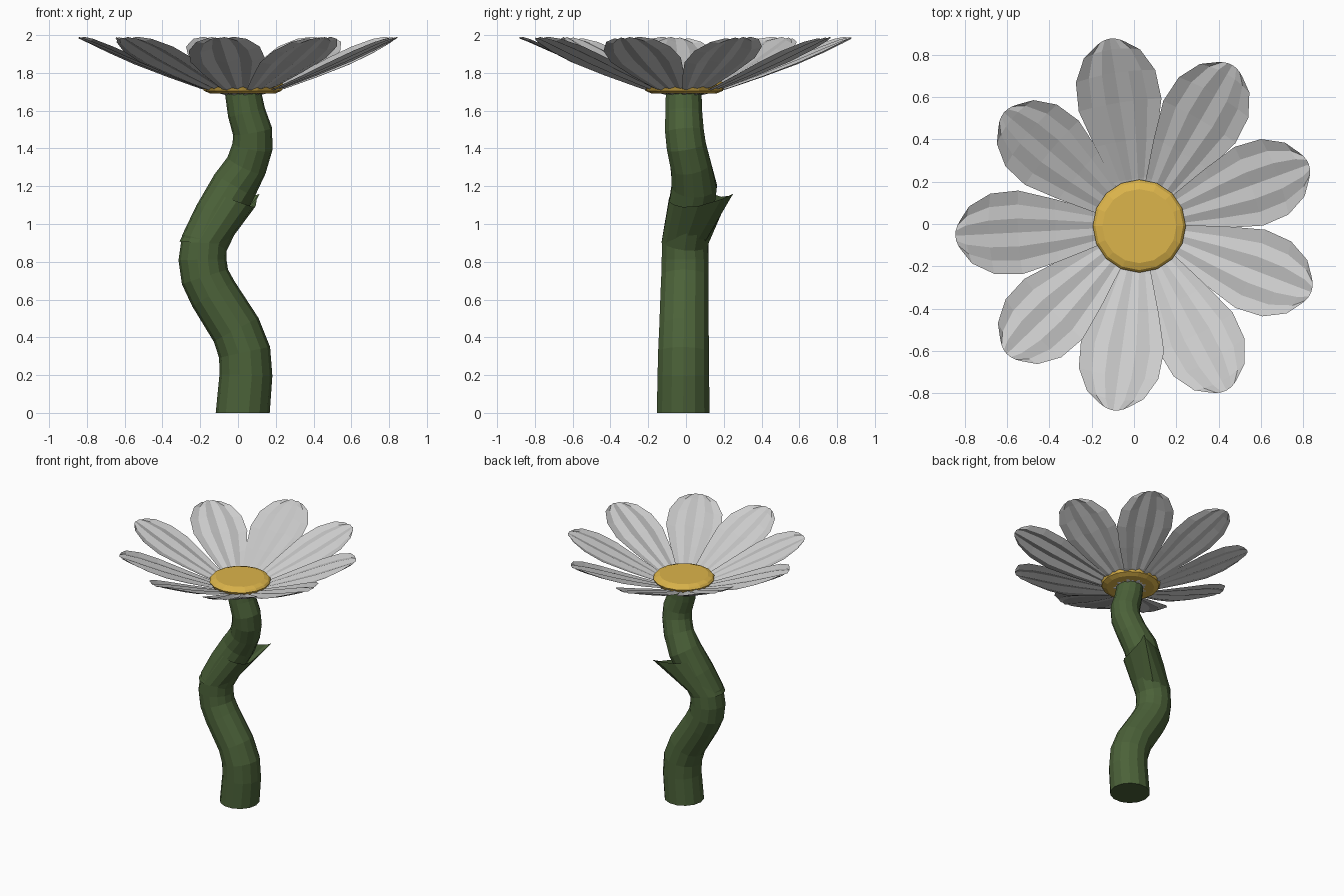
import bpy, bmesh, math
from mathutils import Vector

if "Cube" in bpy.data.objects:
    bpy.data.objects.remove(bpy.data.objects["Cube"])

CX, CY = 0.025, -0.01


def material(name, color):
    m = bpy.data.materials.new(name)
    m.diffuse_color = color
    m.use_nodes = True
    m.node_tree.nodes["Principled BSDF"].inputs["Base Color"].default_value = m.diffuse_color
    return m


green = material("stem_green", (0.07, 0.12, 0.04, 1))
yellow = material("centre_yellow", (0.72, 0.46, 0.07, 1))


def add_object(name, rows, closed=True, caps=(False, False), mat=None):
    """Loft rows of points into one flat-shaded mesh."""
    bm = bmesh.new()
    vs = [[bm.verts.new(p) for p in row] for row in rows]
    n = len(vs[0])
    for a, b in zip(vs, vs[1:]):
        for i in range(n if closed else n - 1):
            j = (i + 1) % n
            bm.faces.new((a[i], a[j], b[j], b[i]))
    if caps[0]:
        bm.faces.new(vs[0][::-1])
    if caps[1]:
        bm.faces.new(vs[-1])
    me = bpy.data.meshes.new(name)
    bm.to_mesh(me)
    bm.free()
    ob = bpy.data.objects.new(name, me)
    bpy.context.collection.objects.link(ob)
    if mat:
        me.materials.append(mat)
    return ob


def ring(c, r, t, n=14):
    """Circle around c, perpendicular to t, starting at +x."""
    t = t.normalized()
    v = t.cross(Vector((1, 0, 0))).normalized()
    u = v.cross(t)
    return [c + r * (math.cos(a) * u + math.sin(a) * v)
            for a in (2 * math.pi * i / n for i in range(n))]


# Winding stem: x, y, z, radius
path = [(0.025, -0.015, 0, .143), (.042, -.014, .2, .14), (.035, -.013, .32, .138),
        (-.01, -.011, .44, .134), (-.13, -.008, .63, .13), (-.175, -.006, .72, .128),
        (-.188, -.005, .81, .127), (-.178, -.004, .9, .125), (-.11, .02, 1.04, .125),
        (-.02, .044, 1.2, .122), (.045, .025, 1.31, .11), (.077, .002, 1.41, .107),
        (.077, -.008, 1.49, .105), (.045, -.012, 1.59, .1), (.028, -.012, 1.69, .097)]
pts = [Vector(p[:3]) for p in path]
rows = []
for i, p in enumerate(pts):
    end = i in (0, len(pts) - 1)
    t = Vector((0, 0, 1)) if end else pts[i + 1] - pts[i - 1]
    rows.append(ring(p, path[i][3], t))
add_object("stem", rows, caps=(True, True), mat=green)

# Leaf bud sheathing the stem, drawn out to a point at the back right
low = ring(Vector((-.183, -.005, .9)), .128, Vector((.05, 0, 1)))
top = ring(Vector((-.035, .04, 1.13)), .133, Vector((.35, 0, 1)))
tip = Vector((.115, .25, 1.16))
aim = math.radians(55)
for i, p in enumerate(top):
    w = max(0, math.cos(2 * math.pi * i / 14 - aim)) ** 4
    top[i] = p.lerp(tip, w)
add_object("leaf_bud", [low, top], mat=green)

# Flower centre: shallow disc with bevelled rim
disc = [(.17, 1.69), (.205, 1.705), (.22, 1.735), (.208, 1.75), (.175, 1.762)]
add_object("flower_centre",
           [ring(Vector((CX, CY, z)), r, Vector((0, 0, 1)), 16) for r, z in disc],
           caps=(True, True), mat=yellow)

# Petals: distance out, half width, height
profile = [(.05, .03, 1.675), (.22, .088, 1.722), (.4, .148, 1.79), (.58, .198, 1.862),
           (.72, .19, 1.922), (.83, .135, 1.968), (.88, .07, 1.985)]
crease = (.006, -.008, .01, -.008, .01, -.008, .006)
layout = [(20, .97), (60, 1.0), (99, 1.02), (140, .95), (183, .99),
          (224, .99), (262, 1.0), (298, 1.0), (339, .99)]
for k, (deg, length) in enumerate(layout):
    a = math.radians(deg)
    out = Vector((math.cos(a), math.sin(a), 0))
    side = Vector((-out.y, out.x, 0))
    rows = []
    for r, w, z in profile:
        row = []
        for i, c in enumerate(crease):
            s = i / 3 - 1
            rr = r * length - .025 * s * s * (r / .88) ** 2
            p = Vector((CX, CY, z)) + out * rr + side * (w * s)
            p.z += c * w / .2 + .012 * s * w / .2
            row.append(p)
        rows.append(row)
    # Row order runs outward, so reverse each row to face upward
    add_object(f"petal_{k + 1}", [row[::-1] for row in rows][::-1], closed=False)
